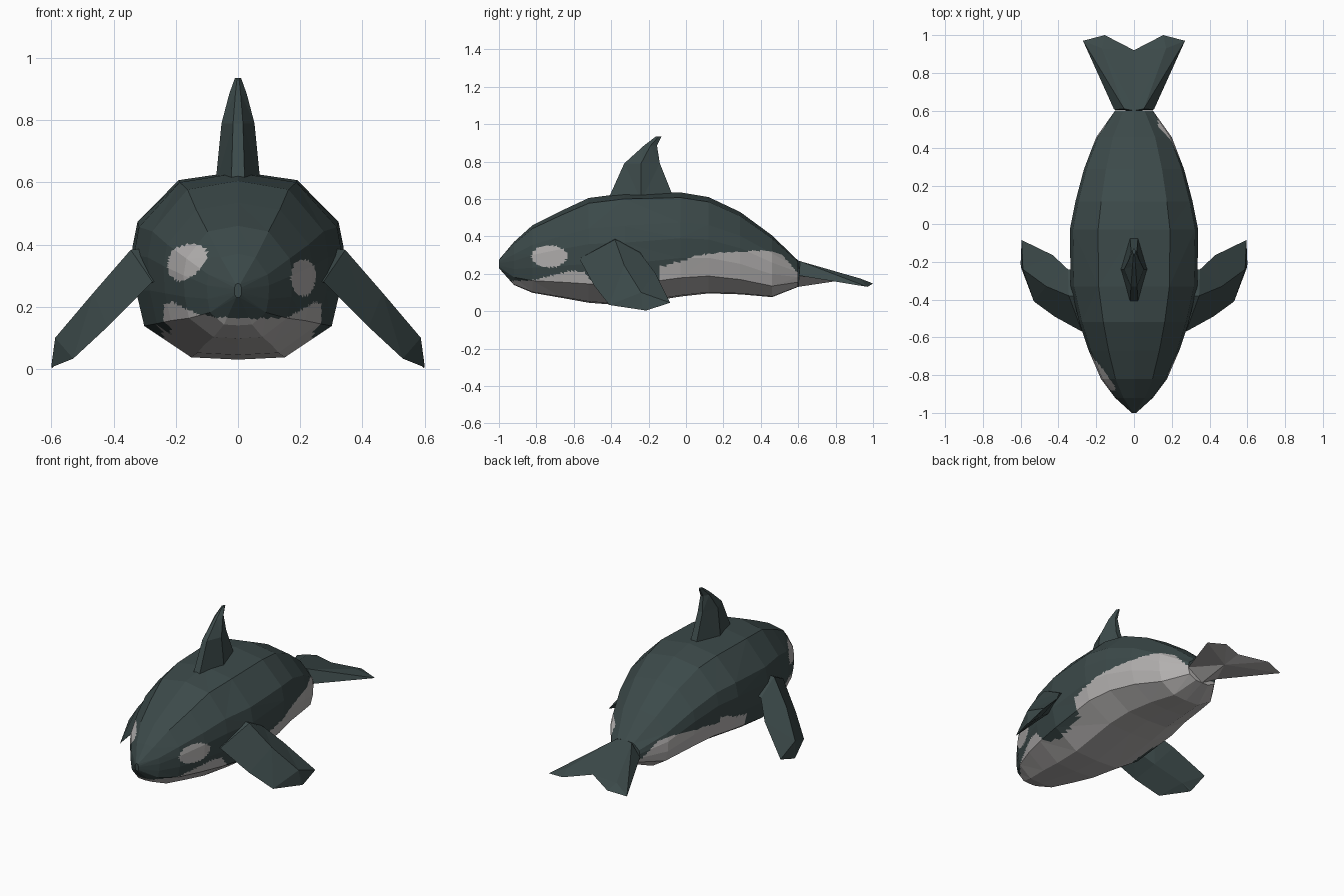
import bpy, bmesh
from mathutils import Vector

if "Cube" in bpy.data.objects:
    bpy.data.objects.remove(bpy.data.objects["Cube"])


def material(name, rgb):
    m = bpy.data.materials.new(name)
    m.diffuse_color = (*rgb, 1)
    m.use_nodes = True
    m.node_tree.nodes["Principled BSDF"].inputs["Base Color"].default_value = m.diffuse_color
    return m


DARK = material("dark slate", (0.045, 0.068, 0.068))
PALE = material("pale grey", (0.45, 0.435, 0.43))


def finish(name, bm, rule=None):
    """Flat-shaded object; faces for which rule(face) is true become pale."""
    bmesh.ops.recalc_face_normals(bm, faces=bm.faces)
    if rule:
        for f in bm.faces:
            f.normal_update()
            f.material_index = int(rule(f))
    me = bpy.data.meshes.new(name)
    bm.to_mesh(me)
    bm.free()
    me.materials.append(DARK)
    if rule:
        me.materials.append(PALE)
    ob = bpy.data.objects.new(name, me)
    bpy.context.collection.objects.link(ob)
    return ob


def loft(rings):
    """Join equal rings of points into a closed, triangulated shell."""
    bm = bmesh.new()
    vs = [[bm.verts.new(p) for p in r] for r in rings]
    n = len(vs[0])
    for a, b in zip(vs, vs[1:]):
        for i in range(n):
            j = (i + 1) % n
            bm.faces.new((a[i], a[j], b[j], b[i]))
    bm.faces.new(vs[0])
    bm.faces.new(vs[-1])
    bmesh.ops.recalc_face_normals(bm, faces=bm.faces)
    bmesh.ops.triangulate(bm, faces=bm.faces)
    return bm


def interp(table, t):
    for (a, u), (b, v) in zip(table, table[1:]):
        if t <= b:
            return u + (v - u) * max(0, (t - a) / (b - a))
    return table[-1][1]


# Body: one half cross-section scaled along the length (y, half width, top, bottom)
HALF = [(0, 1), (.56, .95), (.95, .71), (1, .56), (.98, .37), (.9, .18), (.45, .012), (0, 0)]
STATIONS = [
    (-1.0, .012, .275, .23), (-.92, .10, .37, .14), (-.82, .175, .46, .098),
    (-.67, .24, .535, .072), (-.52, .29, .605, .045), (-.33, .335, .63, .03),
    (-.03, .34, .635, .078), (.12, .31, .61, .095), (.29, .265, .53, .09),
    (.46, .20, .405, .075), (.60, .10, .27, .13)]
SECTION = HALF + [(-x, z) for x, z in HALF[-2:0:-1]]
body = loft([[(x * w, y, b + z * (t - b)) for x, z in SECTION] for y, w, t, b in STATIONS])
# finer faces in the same planes, so the markings get clean borders
bmesh.ops.subdivide_edges(body, edges=body.edges, cuts=7, use_grid_fill=True)

# Markings: belly border height along the length, plus an eye patch each side
BORDER = [(-1, .16), (-.82, .165), (-.7, .195), (-.62, .215), (-.54, .21), (-.48, .13),
          (-.35, .10), (-.16, .14), (-.13, .24), (0, .275), (.06, .298), (.2, .315),
          (.44, .325), (.51, .305), (.55, .26), (.6, .20)]


def marking(f):
    x, y, z = f.calc_center_median()
    if x > 0:
        edge, cy, cz = interp(BORDER, y), -.73, .292
    else:
        edge, cy, cz = interp(BORDER, y + .1 if y < -.5 else y), -.79, .342
        if y > .1:
            edge -= .035
    patch = ((y - cy) / .095) ** 2 + ((z - cz) / .06) ** 2 < 1
    return z < edge or (patch and abs(x) > .05)


finish("body", body, marking)

# Dorsal fin: six-sided sections (z, front y, middle y, back y, half thickness)
FIN = [(.59, -.42, -.24, -.06, .073), (.79, -.33, -.24, -.14, .053),
       (.885, -.225, -.19, -.155, .028), (.935, -.16, -.145, -.13, .01)]
finish("dorsal_fin", loft([
    [(-w * .3, f, z), (w * .3, f, z), (w, m, z), (w * .3, b, z), (-w * .3, b, z), (-w, m, z)]
    for z, f, m, b, w in FIN]))

# Flippers: leading edge, upper ridge, trailing edge, lower ridge at each section
FLIPPER = [
    [(.22, -.57, .28), (.28, -.38, .39), (.28, -.24, .33), (.24, -.38, .26)],
    [(.275, -.57, .28), (.345, -.38, .383), (.35, -.24, .305), (.31, -.38, .25)],
    [(.42, -.49, .135), (.465, -.33, .245), (.43, -.165, .205), (.42, -.32, .16)],
    [(.53, -.41, .033), (.588, -.24, .10), (.595, -.085, .045), (.55, -.23, .045)],
    [(.598, -.23, .006), (.60, -.215, .012), (.60, -.205, .006), (.598, -.215, .003)]]
for side, s in (("right", 1), ("left", -1)):
    finish(side + "_flipper", loft([[(s * x, y, z) for x, y, z in r] for r in FLIPPER]))

# Tail flukes: half of a ridged wedge, built on both sides, pale underneath
P = dict(a0=(0, .6, .27), a=(.052, .61, .267), b=(.17, .93, .175), t=(.155, 1, .148),
         n=(0, .92, .175), c=(.27, .97, .13), d=(.105, .605, .19), e=(0, .60, .13),
         f=(0, .8, .16))
FACES = ["a0 a b", "a0 b n", "n b t", "a d c", "a c b", "b c t",
         "e d f", "d c f", "f c t", "f t n", "a0 a d", "a0 d e"]
fluke = bmesh.new()
for s in (1, -1):
    vs = {k: fluke.verts.new((s * x, y, z)) for k, (x, y, z) in P.items()}
    for names in FACES:
        fluke.faces.new([vs[k] for k in names.split()])
bmesh.ops.remove_doubles(fluke, verts=fluke.verts, dist=.0005)
finish("tail_flukes", fluke, lambda f: f.normal.z < -.15)
